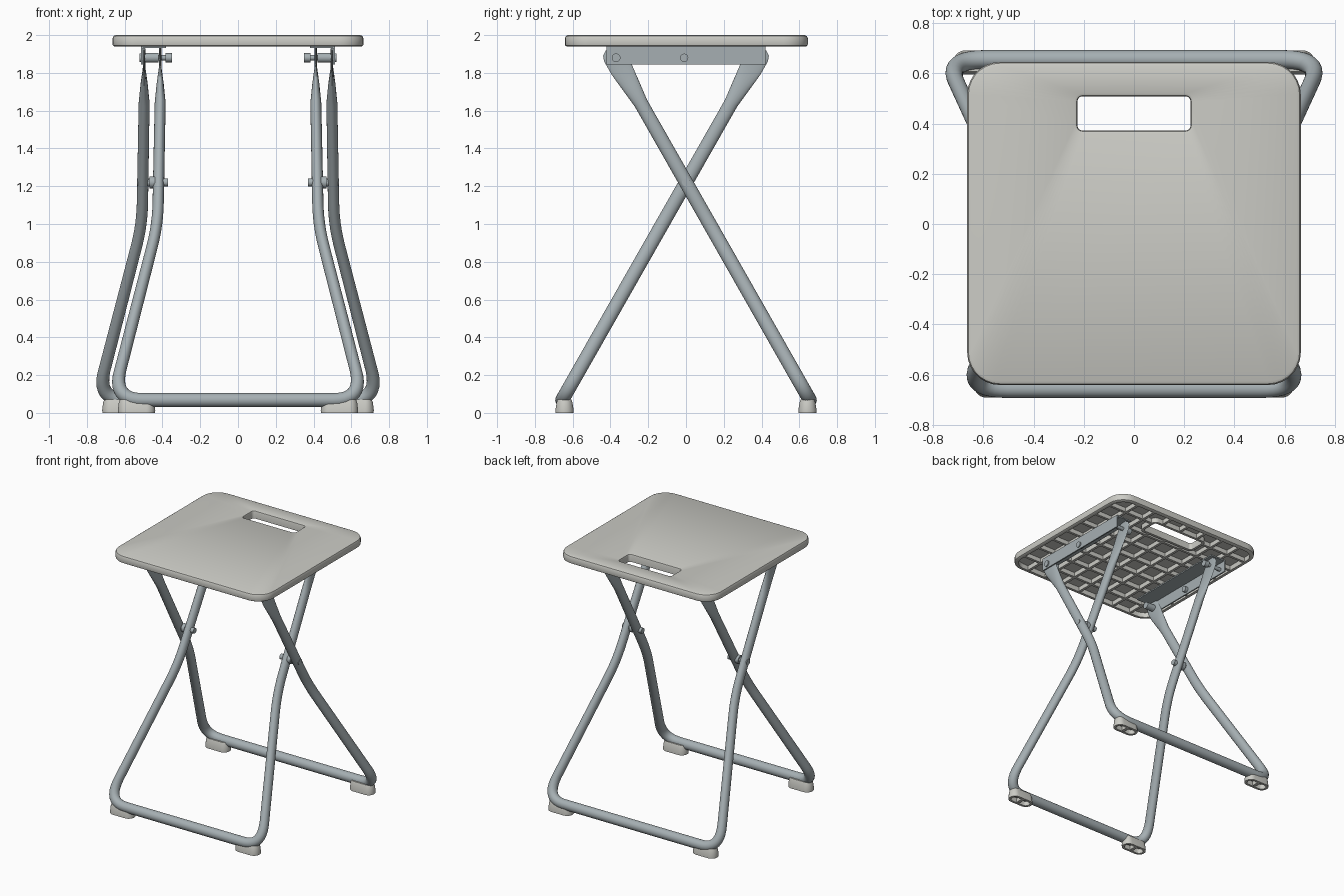
import bpy, bmesh, math
from mathutils import Vector, Matrix

cube = bpy.data.objects.get("Cube")
if cube:
    bpy.data.objects.remove(cube)


def material(name, rgb):
    m = bpy.data.materials.new(name)
    m.use_nodes = True
    m.diffuse_color = (*rgb, 1)
    m.node_tree.nodes["Principled BSDF"].inputs["Base Color"].default_value = (*rgb, 1)
    return m


PLASTIC = material("warm grey plastic", (0.60, 0.60, 0.56))
METAL = material("blue grey metal", (0.38, 0.43, 0.45))


def finish(bm, name, mat):
    bmesh.ops.recalc_face_normals(bm, faces=bm.faces)
    mesh = bpy.data.meshes.new(name)
    bm.to_mesh(mesh)
    bm.free()
    mesh.materials.append(mat)
    ob = bpy.data.objects.new(name, mesh)
    bpy.context.collection.objects.link(ob)
    bpy.ops.object.select_all(action="DESELECT")
    ob.select_set(True)
    bpy.context.view_layer.objects.active = ob
    bpy.ops.object.shade_smooth_by_angle(angle=math.radians(35))
    return ob


def loft(bm, rings, loop=False, caps=True):
    """Skin a list of equal-length rings of points."""
    rows = [[bm.verts.new(p) for p in ring] for ring in rings]
    n = len(rows[0])
    pairs = list(zip(rows, rows[1:])) + ([(rows[-1], rows[0])] if loop else [])
    for a, b in pairs:
        for i in range(n):
            j = (i + 1) % n
            bm.faces.new((a[i], a[j], b[j], b[i]))
    if caps and not loop:
        bm.faces.new(rows[0])
        bm.faces.new(rows[-1])


def box(bm, x0, x1, y0, y1, z0, z1):
    mat = Matrix.Translation(((x0 + x1) / 2, (y0 + y1) / 2, (z0 + z1) / 2))
    mat = mat @ Matrix.Diagonal((abs(x1 - x0), y1 - y0, z1 - z0, 1))
    bmesh.ops.create_cube(bm, size=1, matrix=mat)


def pin(bm, x0, x1, y, z, r):
    mat = Matrix.Translation(((x0 + x1) / 2, y, z)) @ Matrix.Rotation(math.pi / 2, 4, "Y")
    bmesh.ops.create_cone(bm, cap_ends=True, segments=20, radius1=r, radius2=r,
                          depth=abs(x1 - x0), matrix=mat)


def rounded(cx, cy, hx, hy, r, z, steps=8):
    """Rounded rectangle ring."""
    pts = []
    for k, (sx, sy) in enumerate(((1, 1), (-1, 1), (-1, -1), (1, -1))):
        for i in range(steps):
            a = math.pi / 2 * (k + i / (steps - 1))
            pts.append(Vector((cx + sx * (hx - r) + r * math.cos(a),
                               cy + sy * (hy - r) + r * math.sin(a), z)))
    return pts


# Seat shell: rim, top and hand slot in one closed loft
def outer(inset, z):
    return rounded(0, 0.002, 0.664 - inset, 0.643 - inset, 0.13 - inset, z)


def slot(grow, z):
    return rounded(0, 0.44, 0.225 + grow, 0.068 + grow, 0.02 + grow, z)


bm = bmesh.new()
loft(bm, [outer(0.03, 1.94), outer(0.010, 1.94), outer(0.002, 1.945), outer(0, 1.952),
          outer(0, 1.984), outer(0.005, 1.995), outer(0.016, 2.0),
          slot(0.012, 2.0), slot(0.003, 1.996), slot(0, 1.987), slot(0, 1.94),
          slot(0.02, 1.94), slot(0.02, 1.978), outer(0.03, 1.978)], loop=True)
finish(bm, "seat", PLASTIC)

# Waffle ribs under the seat, broken around the slot
bm = bmesh.new()
T = 0.01
for i in range(-3, 4):
    c = 0.16 * i
    if 0.36 < c < 0.52:
        for s in (-1, 1):
            lo, hi = sorted((s * 0.24, s * 0.64))
            box(bm, lo, hi, c - T, c + T, 1.944, 1.98)
    else:
        box(bm, -0.64, 0.64, c - T, c + T, 1.944, 1.98)
    if abs(c) < 0.24:
        box(bm, c - T, c + T, -0.62, 0.36, 1.944, 1.98)
        box(bm, c - T, c + T, 0.52, 0.62, 1.944, 1.98)
    else:
        box(bm, c - T, c + T, -0.62, 0.62, 1.944, 1.98)
finish(bm, "seat_ribs", PLASTIC)

# Bent tube frames
PIVOT_Z, SLOPE, BAR_Z = 1.22, 0.569, 0.068
# height, half width across the frame, half width along the frame's normal
SECTION = [(0.0, 0.037, 0.037), (0.10, 0.037, 0.037), (0.25, 0.031, 0.037),
           (1.64, 0.029, 0.037), (1.74, 0.019, 0.050), (1.82, 0.007, 0.060),
           (1.89, 0.006, 0.060), (1.915, 0.006, 0.050), (1.93, 0.006, 0.025)]


def section(z):
    for (z0, a0, c0), (z1, a1, c1) in zip(SECTION, SECTION[1:]):
        if z <= z1:
            t = (z - z0) / (z1 - z0)
            return a0 + (a1 - a0) * t, c0 + (c1 - c0) * t
    return SECTION[-1][1:]


def fillet(prev, corner, nxt, d, steps):
    p = corner + (prev - corner).normalized() * d
    q = corner + (nxt - corner).normalized() * d
    return [p.lerp(corner, t).lerp(corner.lerp(q, t), t)
            for t in (i / steps for i in range(steps + 1))]


def frame(name, foot_x, knee_x, top_x, side):
    start, foot = Vector((0, BAR_Z)), Vector((foot_x, BAR_Z))
    knee, top = Vector((knee_x, 1.0)), Vector((top_x, 1.93))
    half = [start] + fillet(start, foot, knee, 0.16, 10) + fillet(foot, knee, top, 0.12, 6)
    half += [Vector((top_x, z)) for z, _, _ in SECTION[3:]]
    path = [Vector((-p.x, p.y)) for p in reversed(half[1:])] + half
    pts = [Vector((p.x, side * SLOPE * (p.y - PIVOT_Z), p.y)) for p in path]
    normal = Vector((1, 0, 0)).cross(Vector((0, side * SLOPE, 1)).normalized())
    rings = []
    for i, p in enumerate(pts):
        tangent = (pts[min(i + 1, len(pts) - 1)] - pts[max(i - 1, 0)]).normalized()
        across = normal.cross(tangent)
        a, c = section(p.z)
        rings.append([p + across * a * math.cos(w) + normal * c * math.sin(w)
                      for w in (k * math.tau / 20 for k in range(20))])
    bm = bmesh.new()
    loft(bm, rings)
    finish(bm, name, METAL)


frame("front_foot_frame", 0.664, 0.424, 0.412, 1)
frame("back_foot_frame", 0.748, 0.507, 0.497, -1)

# Plastic feet, hollow underneath with a middle web
for label, y, x in (("front", -0.643, 0.537), ("back", 0.643, 0.62)):
    for s, hand in ((1, "left"), (-1, "right")):
        bm = bmesh.new()
        loft(bm, [rounded(s * x, y, hx, hy, r, z) for hx, hy, r, z in (
            (0.076, 0.026, 0.025, 0.035), (0.080, 0.030, 0.029, 0.0),
            (0.098, 0.048, 0.047, 0.0), (0.099, 0.048, 0.047, 0.015),
            (0.094, 0.042, 0.041, 0.055), (0.088, 0.036, 0.035, 0.072))])
        box(bm, s * x - 0.012, s * x + 0.012, y - 0.028, y + 0.028, 0.002, 0.04)
        finish(bm, f"{label}_{hand}_foot", PLASTIC)

# Brackets, rivets and pivots on both sides
for s, hand in ((1, "left"), (-1, "right")):
    bm = bmesh.new()
    box(bm, *sorted((s * 0.503, s * 0.513)), -0.42, 0.42, 1.845, 1.942)
    box(bm, *sorted((s * 0.38, s * 0.513)), -0.42, 0.42, 1.932, 1.942)
    finish(bm, f"{hand}_bracket", METAL)

    bm = bmesh.new()
    for y, x0, x1, r in ((-0.37, 0.42, 0.505, 0.026), (-0.37, 0.50, 0.522, 0.023),
                         (-0.01, 0.48, 0.522, 0.022), (0.37, 0.36, 0.505, 0.014),
                         (0.37, 0.35, 0.385, 0.024)):
        pin(bm, s * x0, s * x1, y, 1.88, r)
    finish(bm, f"{hand}_bracket_rivets", METAL)

    bm = bmesh.new()
    pin(bm, s * 0.37, s * 0.535, 0, PIVOT_Z, 0.021)
    pin(bm, s * 0.44, s * 0.468, 0, PIVOT_Z, 0.032)
    finish(bm, f"{hand}_leg_pivot", METAL)
